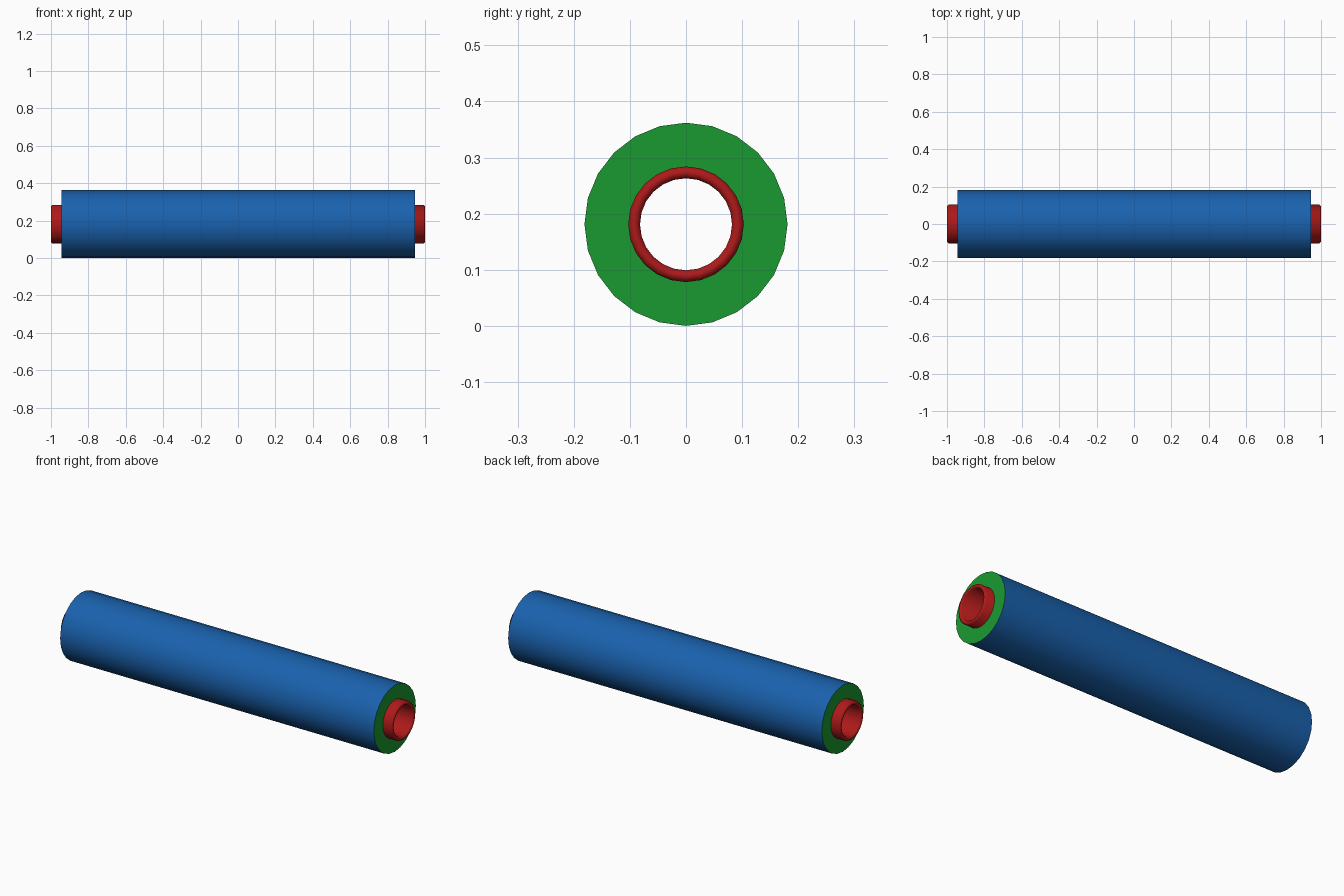
import bpy, bmesh, math

if "Cube" in bpy.data.objects:
    bpy.data.objects.remove(bpy.data.objects["Cube"])

SIDES = 24
R_ROLL, R_CORE, R_HOLE = 0.181, 0.103, 0.082
Z = R_ROLL


def material(name, rgb):
    m = bpy.data.materials.new(name)
    m.diffuse_color = (*rgb, 1)
    m.use_nodes = True
    m.node_tree.nodes["Principled BSDF"].inputs["Base Color"].default_value = m.diffuse_color
    return m


def lathe(name, profile, mats, slots, closed=True):
    """Revolve (x, radius) points about the roll axis; slots = material per segment."""
    bm = bmesh.new()
    rings = []
    for x, r in profile:
        rings.append([bm.verts.new((x, r * math.sin(2 * math.pi * i / SIDES),
                                    r * math.cos(2 * math.pi * i / SIDES)))
                      for i in range(SIDES)])
    n = len(rings)
    for k in range(n if closed else n - 1):
        a, b = rings[k], rings[(k + 1) % n]
        for i in range(SIDES):
            j = (i + 1) % SIDES
            f = bm.faces.new((a[i], a[j], b[j], b[i]))
            f.material_index = slots[k % len(slots)]
    bmesh.ops.recalc_face_normals(bm, faces=bm.faces[:])
    me = bpy.data.meshes.new(name)
    bm.to_mesh(me)
    bm.free()
    for m in mats:
        me.materials.append(m)
    ob = bpy.data.objects.new(name, me)
    ob.location.z = Z
    bpy.context.collection.objects.link(ob)
    bpy.ops.object.select_all(action='DESELECT')
    ob.select_set(True)
    bpy.context.view_layer.objects.active = ob
    bpy.ops.object.shade_smooth_by_angle(angle=math.radians(50))
    return ob


blue = material("wrap_blue", (0.01, 0.12, 0.42))
green = material("end_green", (0.01, 0.32, 0.03))
red = material("core_red", (0.42, 0.01, 0.01))

# Wound roll: blue outside, green end faces, open where the core passes through
L = 0.945
lathe("wound_roll", [(-L, R_CORE - 0.002), (-L, R_ROLL), (L, R_ROLL), (L, R_CORE - 0.002)],
      [blue, green], [1, 0, 1], closed=False)

# Hollow core tube with softened rims
b = 0.007
right = [(1 - b, R_CORE), (1, R_CORE - b), (1, R_HOLE + b), (1 - b, R_HOLE)]
left = [(-x, r) for x, r in reversed(right)]
lathe("core_tube", right + left, [red], [0])
